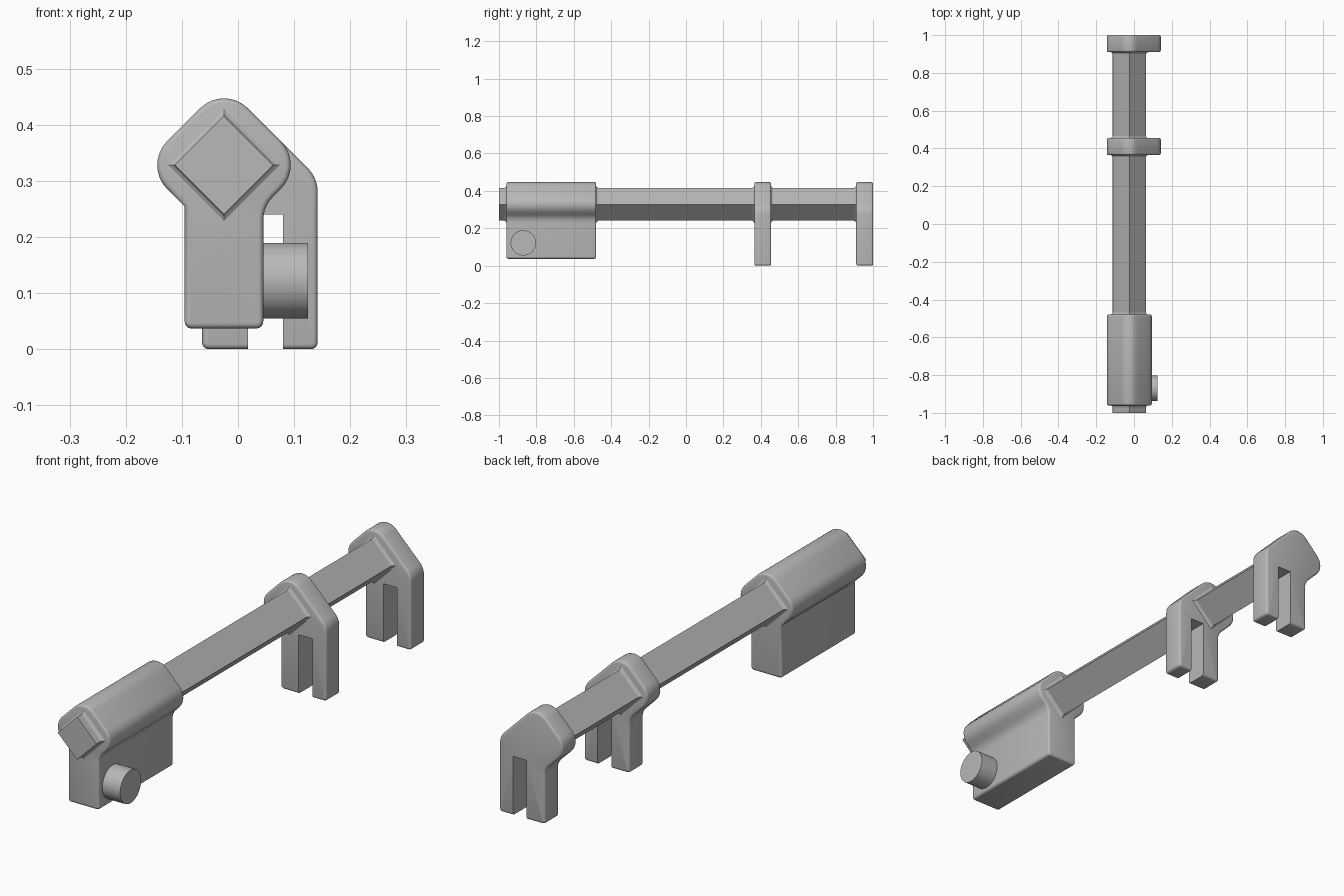
import bpy, bmesh, math
from mathutils import Vector, Matrix

cube = bpy.data.objects.get("Cube")
if cube:
    bpy.data.objects.remove(cube, do_unlink=True)

CX, CZ = -0.025, 0.328     # bar axis
SHELL = 0.1438             # half diagonal of the sharp shell around the bar
BAR = 0.0875               # half diagonal of the bar
ROUND = 0.06

GREY = (0.48, 0.48, 0.48, 1)
grey = bpy.data.materials.new("plain grey")
grey.diffuse_color = GREY
grey.use_nodes = True
grey.node_tree.nodes["Principled BSDF"].inputs["Base Color"].default_value = GREY


def finish(name, bm, smooth=True):
    bmesh.ops.recalc_face_normals(bm, faces=bm.faces)
    mesh = bpy.data.meshes.new(name)
    bm.to_mesh(mesh)
    bm.free()
    mesh.materials.append(grey)
    obj = bpy.data.objects.new(name, mesh)
    bpy.context.collection.objects.link(obj)
    if smooth:
        bpy.ops.object.select_all(action='DESELECT')
        obj.select_set(True)
        bpy.context.view_layer.objects.active = obj
        bpy.ops.object.shade_smooth_by_angle(angle=math.radians(35))
    return obj


def rounded(corners, steps=8):
    """Replace each (x, z, radius) corner with a tangent arc."""
    out = []
    for i, (x, z, r) in enumerate(corners):
        p = Vector((x, z))
        if r == 0:
            out.append(p)
            continue
        a = (Vector(corners[i - 1][:2]) - p).normalized()
        b = (Vector(corners[(i + 1) % len(corners)][:2]) - p).normalized()
        half = a.angle(b) / 2
        centre = p + (a + b).normalized() * (r / math.sin(half))
        start = p + a * (r / math.tan(half)) - centre
        end = p + b * (r / math.tan(half)) - centre
        turn = start.angle_signed(end)
        for k in range(steps + 1):
            out.append(centre + Matrix.Rotation(-turn * k / steps, 2) @ start)
    return out


def extrusion(profile, y0, y1, bevel=0.0):
    bm = bmesh.new()
    front = bm.faces.new([bm.verts.new((p.x, y0, p.y)) for p in profile])
    ext = bmesh.ops.extrude_face_region(bm, geom=[front], use_keep_orig=True)["geom"]
    bmesh.ops.translate(bm, vec=(0, y1 - y0, 0),
                        verts=[g for g in ext if isinstance(g, bmesh.types.BMVert)])
    bmesh.ops.recalc_face_normals(bm, faces=bm.faces)
    if bevel:
        rim = [e for e in bm.edges if abs(e.verts[0].co.y - e.verts[1].co.y) < 1e-5]
        bmesh.ops.bevel(bm, geom=rim, offset=bevel, segments=3, profile=0.5,
                        affect='EDGES', clamp_overlap=True)
    return bm


def diamond(half):
    return [Vector((CX + half * dx, CZ + half * dz))
            for dx, dz in ((0, -1), (1, 0), (0, 1), (-1, 0))]


def collar(name, y, direction):
    """Small flare where the bar enters a part."""
    bm = bmesh.new()
    rings = []
    for half, dist in ((BAR + 0.012, 0), (BAR + 0.004, 0.004), (BAR, 0.011)):
        rings.append([bm.verts.new((p.x, y + direction * dist, p.y)) for p in diamond(half)])
    for r0, r1 in zip(rings, rings[1:]):
        for i in range(4):
            j = (i + 1) % 4
            bm.faces.new((r0[i], r0[j], r1[j], r1[i]))
    bm.faces.new(rings[0])
    bm.faces.new(rings[-1])
    finish(name, bm, smooth=False)


top = (CX, CZ + SHELL, ROUND)
left = (CX - SHELL, CZ, ROUND)
right = (CX + SHELL, CZ, ROUND)

# Square bar standing on its edge
finish("bar", extrusion(diamond(BAR), -1, 0.95), smooth=False)

# Long housing
housing = rounded([(-0.095, 0.037, 0.012), (0.045, 0.037, 0.012), (0.045, 0.254, ROUND),
                   right, top, left, (-0.095, 0.254, 0)])
finish("housing", extrusion(housing, -0.96, -0.48, 0.009))
collar("housing_front_collar", -0.96, -1)
collar("housing_back_collar", -0.48, 1)

# Side knob
bm = bmesh.new()
bmesh.ops.create_cone(bm, cap_ends=True, segments=48, radius1=0.0675, radius2=0.0675, depth=0.1,
                      matrix=Matrix.Translation((0.075, -0.87, 0.122))
                      @ Matrix.Rotation(math.pi / 2, 4, 'Y'))
finish("side_knob", bm)

# Forked brackets
bracket = rounded([(-0.064, 0, 0.012), (0.142, 0, 0.012), (0.142, 0.305, ROUND),
                   top, left, (-0.064, 0.223, ROUND)])
slot = [Vector(p) for p in ((0.018, -0.05), (0.08, -0.05), (0.08, 0.24), (0.018, 0.24))]
for name, y0, y1 in (("middle_bracket", 0.365, 0.455), ("end_bracket", 0.91, 1.0)):
    obj = finish(name, extrusion(bracket, y0, y1, 0.009))
    cutter = finish(name + "_slot_cutter", extrusion(slot, y0 - 0.05, y1 + 0.05), smooth=False)
    mod = obj.modifiers.new("slot", 'BOOLEAN')
    mod.object = cutter
    mod.solver = 'EXACT'
    bpy.ops.object.select_all(action='DESELECT')
    obj.select_set(True)
    bpy.context.view_layer.objects.active = obj
    bpy.ops.object.modifier_apply(modifier=mod.name)
    bpy.data.objects.remove(cutter, do_unlink=True)
    bpy.ops.object.shade_smooth_by_angle(angle=math.radians(35))
    collar(name + "_front_collar", y0, -1)
collar("middle_bracket_back_collar", 0.455, 1)
